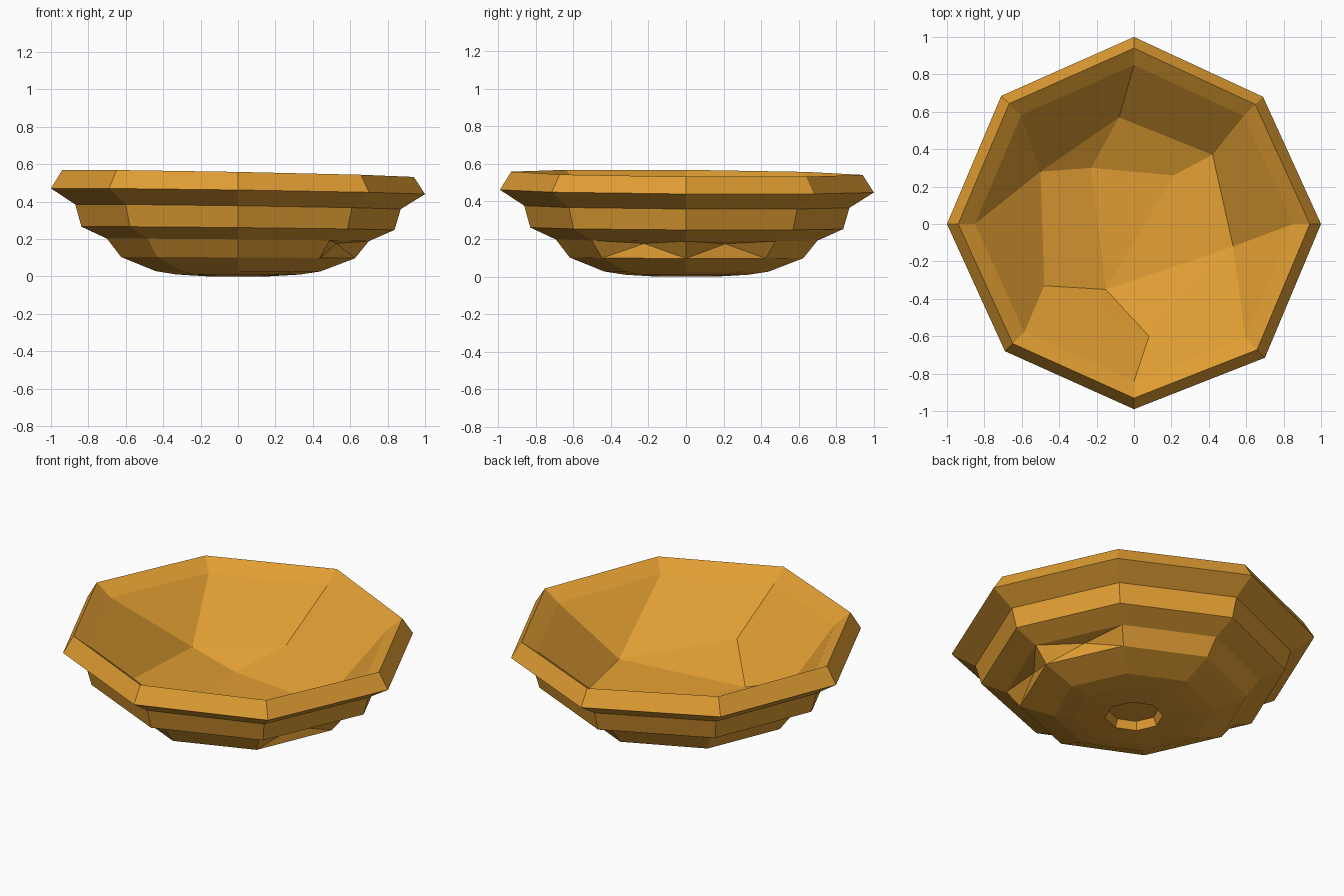
import bpy, bmesh
from mathutils import Vector

if "Cube" in bpy.data.objects:
    bpy.data.objects.remove(bpy.data.objects["Cube"], do_unlink=True)

glaze = bpy.data.materials.new("golden_ochre")
glaze.use_nodes = True
ochre = (0.75, 0.34, 0.033, 1)
glaze.diffuse_color = ochre
bsdf = next(n for n in glaze.node_tree.nodes if n.type == "BSDF_PRINCIPLED")
bsdf.inputs["Base Color"].default_value = ochre

# Slightly uneven octagon that every level of the bowl is scaled from
OUTLINE = [(1, 0), (.69, .68), (0, 1), (-.71, .685),
           (-1, 0), (-.69, -.68), (0, -.99), (.70, -.715)]

bm = bmesh.new()


def level(scale, z):
    """One tilted octagonal ring."""
    tilt = z / .45
    return [bm.verts.new((x * scale, y * scale, z - tilt * (.015 * x + .007 * y)))
            for x, y in OUTLINE]


def bridge(a, b):
    """Join two eight-entry rings; repeated corners collapse to triangles."""
    faces = []
    for i in range(8):
        j = (i + 1) % 8
        corners = list(dict.fromkeys((a[i], a[j], b[j], b[i])))
        faces.append(bm.faces.new(corners) if len(corners) > 2 else None)
    return faces


# Stepped outer wall, from rim down to the recessed foot
profile = [(.94, .55), (1, .455), (.87, .372), (.837, .257), (.70, .195),
           (.625, .10), (.44, .027), (.33, .01), (.16, .0), (.14, .045)]
rings = [level(*p) for p in profile]
bands = [bridge(a, b) for a, b in zip(rings, rings[1:])]
bm.faces.new(rings[-1])

# Hand-carved hollow with faceted sides and a small triangular floor
lip = level(.85, .485)
side = [bm.verts.new(p) for p in (
    (.53, -.12, .17), (.42, .37, .18), (-.08, .57, .20),
    (-.5, .28, .19), (-.48, -.33, .23), (.08, -.6, .23))]
floor = [bm.verts.new(p) for p in (
    (.21, .26, .10), (-.23, .30, .105), (-.15, -.35, .095))]
side_ring = [side[i] for i in (0, 1, 2, 3, 3, 4, 5, 0)]
floor_ring = [floor[i] for i in (2, 0, 1, 1, 1, 2, 2, 2)]
bridge(rings[0], lip)
bridge(lip, side_ring)
bridge(side_ring, floor_ring)
bm.faces.new(floor)
bmesh.ops.recalc_face_normals(bm, faces=bm.faces)

# Two chipped dents in the lower wall on the left side
bmesh.ops.poke(bm, faces=[bands[4][0], bands[4][7]], offset=-.05)

mesh = bpy.data.meshes.new("bowl")
bm.to_mesh(mesh)
bm.free()
mesh.materials.append(glaze)
bowl = bpy.data.objects.new("bowl", mesh)
bpy.context.collection.objects.link(bowl)
